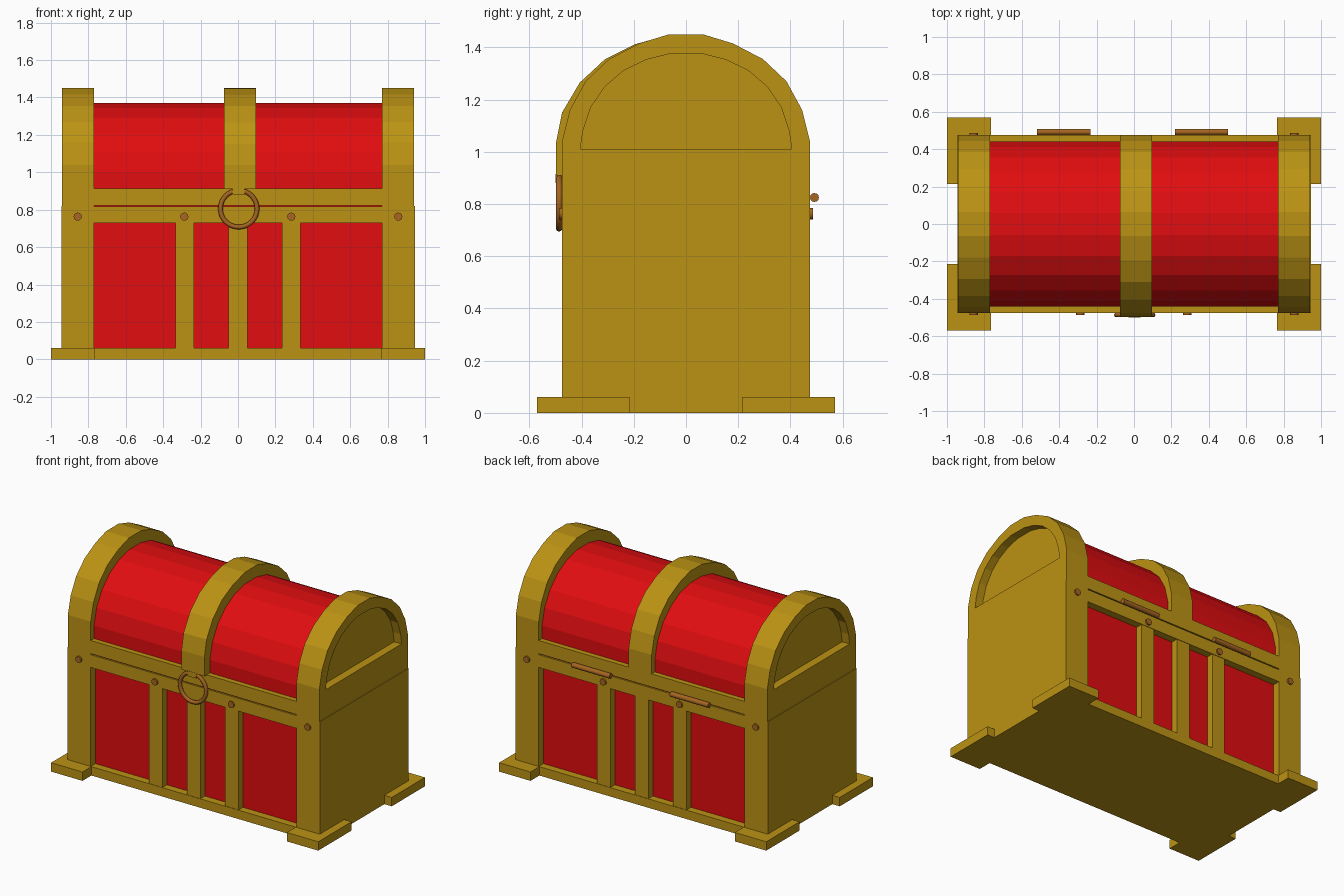
import bpy, bmesh, math

if "Cube" in bpy.data.objects:
    bpy.data.objects.remove(bpy.data.objects["Cube"])


def material(name, color):
    m = bpy.data.materials.new(name)
    m.diffuse_color = (*color, 1)
    m.use_nodes = True
    m.node_tree.nodes["Principled BSDF"].inputs["Base Color"].default_value = m.diffuse_color
    return m


GOLD = material("gold", (0.50, 0.29, 0.007))
RED = material("red", (0.75, 0.004, 0.005))
COPPER = material("copper", (0.38, 0.13, 0.015))


def make(name, bm, mat):
    bmesh.ops.recalc_face_normals(bm, faces=bm.faces)
    me = bpy.data.meshes.new(name)
    bm.to_mesh(me)
    bm.free()
    me.materials.append(mat)
    ob = bpy.data.objects.new(name, me)
    bpy.context.collection.objects.link(ob)
    return ob


def box(name, x0, x1, y0, y1, z0, z1, mat=GOLD):
    bm = bmesh.new()
    bmesh.ops.create_cube(bm, size=1)
    for v in bm.verts:
        v.co.x = x0 + (v.co.x + 0.5) * (x1 - x0)
        v.co.y = y0 + (v.co.y + 0.5) * (y1 - y0)
        v.co.z = z0 + (v.co.z + 0.5) * (z1 - z0)
    return make(name, bm, mat)


def arch(name, x0, x1, half, mat=GOLD, front=None):
    """Extrude an arched y-z profile along x; front overrides the -y half."""
    pts = half + [(-y, z) for y, z in reversed(front or half)]
    bm = bmesh.new()
    face = bm.faces.new([bm.verts.new((x0, y, z)) for y, z in pts])
    ext = bmesh.ops.extrude_face_region(bm, geom=[face])
    for v in ext["geom"]:
        if isinstance(v, bmesh.types.BMVert):
            v.co.x = x1
    return make(name, bm, mat)


def cylinder(name, loc, radius, depth, axis, sides=12):
    rot = (math.pi / 2, 0, 0) if axis == "Y" else (0, math.pi / 2, 0)
    bpy.ops.mesh.primitive_cylinder_add(vertices=sides, radius=radius, depth=depth, location=loc, rotation=rot)
    ob = bpy.context.object
    ob.name = name
    ob.data.materials.append(COPPER)
    bpy.ops.object.shade_smooth_by_angle(angle=math.radians(40))


W, D = 0.945, 0.475

# arch profiles, from the bottom of the back side up to the crown
outer = [(D, 0.82), (D, 1.04), (0.445, 1.16), (0.385, 1.27), (0.295, 1.355), (0.18, 1.415), (0.065, 1.45)]
band_back = [(D, 0.91)] + outer[1:]
band_front = [(0.497, 0.91), (0.497, 1.04), (0.475, 1.15), (0.407, 1.265), (0.31, 1.355), (0.195, 1.412), (0.065, 1.448)]
lid = [(0.44, 0.82), (0.44, 1.0), (0.412, 1.11), (0.355, 1.21), (0.272, 1.29), (0.17, 1.345), (0.06, 1.37)]
recess = [(0.405, 1.01), (0.395, 1.08), (0.365, 1.17), (0.31, 1.25), (0.24, 1.31), (0.155, 1.352), (0.065, 1.375)]

# base plate and red body
box("base_plate", -W, W, -D, D, 0, 0.06)
box("red_body", -0.8, 0.8, -0.425, 0.425, 0.05, 0.82, RED)
box("seam_strip", -0.8, 0.8, -0.465, 0.465, 0.80, 0.84, RED)

# red lid and middle band
arch("red_lid", -0.8, 0.8, lid, RED)
arch("lid_middle_band", -0.075, 0.097, band_back, GOLD, band_front)
box("ring_hook", -0.03, 0.035, -0.499, -0.46, 0.88, 0.915)

for s, side in ((-1, "left"), (1, "right")):
    # end walls and corner feet
    a, b = sorted((s * 0.77, s * W))
    box(f"end_wall_{side}", a, b, -D, D, 0.05, 0.82)
    a, b = sorted((s * 0.765, s * 1.0))
    box(f"foot_front_{side}", a, b, -0.57, -0.215, 0, 0.06)
    box(f"foot_back_{side}", a, b, 0.215, 0.57, 0, 0.06)

    # arched lid ends with a sunken panel
    end = arch(f"lid_end_{side}", s * 0.77, s * 0.941, outer)
    cutter = arch("recess_cutter", s * 0.885, s * 1.1, recess)
    mod = end.modifiers.new("recess", "BOOLEAN")
    mod.operation, mod.object, mod.solver = "DIFFERENCE", cutter, "EXACT"
    bpy.context.view_layer.objects.active = end
    bpy.ops.object.modifier_apply(modifier=mod.name)
    bpy.data.objects.remove(cutter)

# rails, upright strips and rivets on front and back
for s, side in ((-1, "front"), (1, "back")):
    y0, y1 = sorted((s * 0.40, s * D))
    box(f"lower_rail_{side}", -0.78, 0.78, y0, y1, 0.73, 0.816)
    box(f"upper_rail_{side}", -0.78, 0.78, y0, y1, 0.823, 0.912)
    y0, y1 = sorted((s * 0.40, s * 0.472))
    for x in (-0.285, 0, 0.285):
        box(f"upright_strip_{side}", x - 0.05, x + 0.05, y0, y1, 0.05, 0.74)
    for x in (-0.857, -0.287, 0.285, 0.857):
        cylinder(f"rivet_{side}", (x, s * 0.473, 0.763), 0.022, 0.025, "Y")

# hinge pins on the back
for x in (-0.376, 0.361):
    cylinder("hinge_pin", (x, 0.492, 0.825), 0.017, 0.285, "X")

# pull ring
bpy.ops.mesh.primitive_torus_add(major_segments=32, minor_segments=10, major_radius=0.098, minor_radius=0.0125,
                                 location=(0.004, -0.486, 0.805), rotation=(math.pi / 2, 0, 0))
ring = bpy.context.object
ring.name = "pull_ring"
ring.data.materials.append(COPPER)
bpy.ops.object.shade_smooth_by_angle(angle=math.radians(60))
